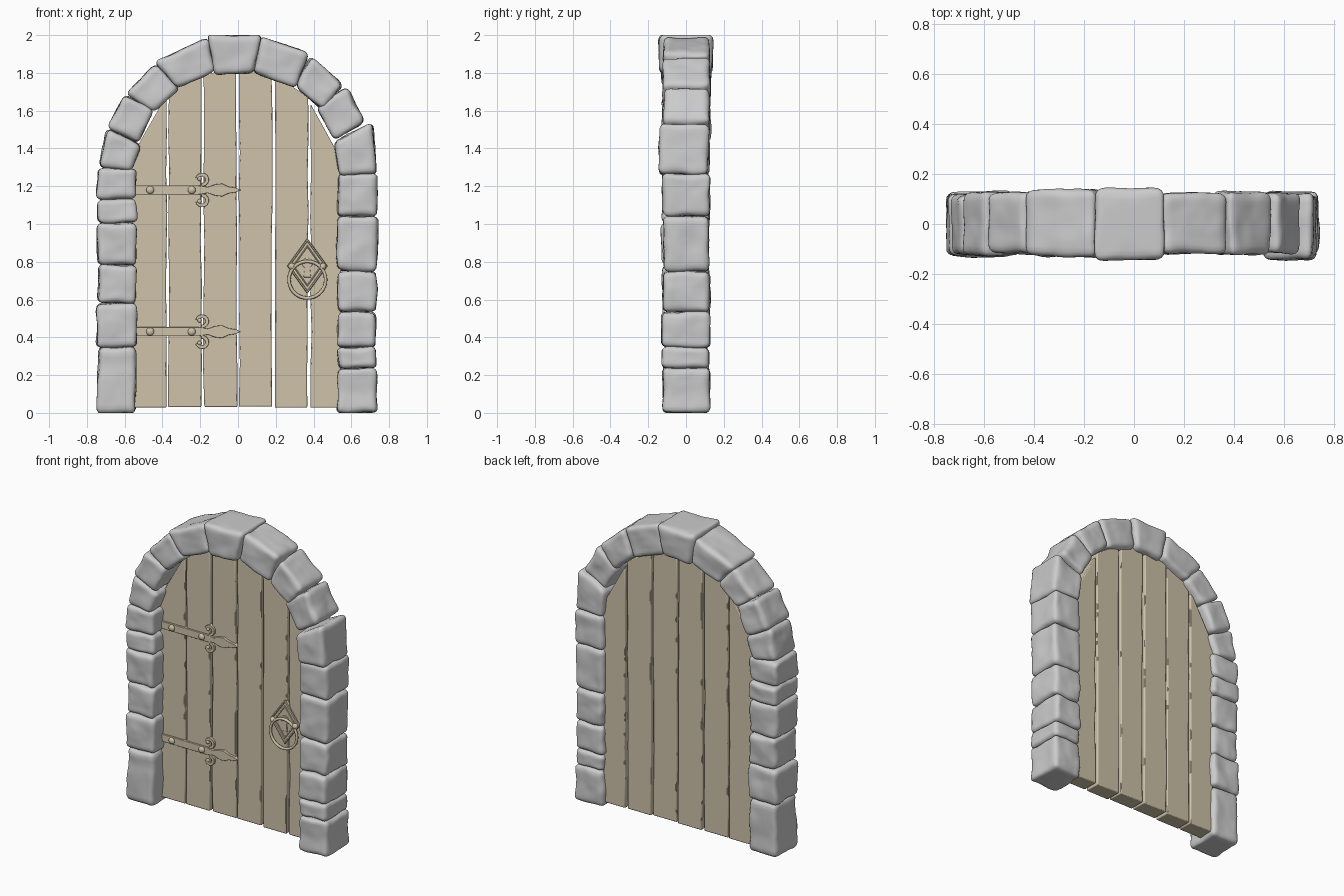
import bpy, bmesh, math, random
from mathutils import Vector, noise

if "Cube" in bpy.data.objects:
    bpy.data.objects.remove(bpy.data.objects["Cube"])

random.seed(4)


def material(name, color):
    m = bpy.data.materials.new(name)
    m.diffuse_color = color
    m.use_nodes = True
    m.node_tree.nodes["Principled BSDF"].inputs["Base Color"].default_value = m.diffuse_color
    return m


WOOD = material("wood", (0.62, 0.54, 0.40, 1))
FRONT, BACK = -0.018, 0.09      # plank faces


def finish(bm, name, mat=None, angle=35):
    bmesh.ops.recalc_face_normals(bm, faces=bm.faces)
    me = bpy.data.meshes.new(name)
    bm.to_mesh(me)
    bm.free()
    me.shade_smooth()
    me.set_sharp_from_angle(angle=math.radians(angle))
    ob = bpy.data.objects.new(name, me)
    bpy.context.collection.objects.link(ob)
    if mat:
        me.materials.append(mat)
    return ob


def stone(name, quad, y0=-0.125, y1=0.122, r=0.03):
    """Rounded, lumpy block. quad: outer start, inner start, inner end, outer end (x, z)."""
    a, b, c, d = [Vector((x, 0, z)) for x, z in quad]
    a, b, c, d = [p + Vector((random.uniform(-.005, .005), 0, random.uniform(-.003, .003)))
                  for p in (a, b, c, d)]
    y0 += random.uniform(-.006, .006)
    y1 += random.uniform(-.006, .006)
    half = Vector((((b - a).length + (c - d).length) / 4, (y1 - y0) / 2,
                   ((d - a).length + (c - b).length) / 4))
    seed = Vector([random.uniform(0, 50) for _ in range(3)])
    bm = bmesh.new()
    bmesh.ops.create_cube(bm, size=2)
    bmesh.ops.subdivide_edges(bm, edges=bm.edges, cuts=13, use_grid_fill=True)
    for v in bm.verts:
        p = Vector([v.co[i] * half[i] for i in range(3)])
        core = Vector([max(-(half[i] - r), min(half[i] - r, p[i])) for i in range(3)])
        if (p - core).length > 1e-6:
            p = core + (p - core).normalized() * r
        u, t, w = [p[i] / half[i] * .5 + .5 for i in range(3)]
        q = (a * (1 - u) + b * u) * (1 - w) + (d * (1 - u) + c * u) * w
        q.y = y0 + (y1 - y0) * t
        q += noise.noise_vector(q * 9 + seed) * 0.009 + noise.noise_vector(q * 22 + seed) * 0.002
        q.z = min(2, max(0, q.z))
        v.co = q
    return finish(bm, name, angle=60)


def prism(name, outline, y0, y1, bevel=0.0, mat=WOOD):
    """Extrude an (x, z) outline from y0 to y1."""
    bm = bmesh.new()
    f = bm.faces.new([bm.verts.new((x, y0, z)) for x, z in outline])
    ext = bmesh.ops.extrude_face_region(bm, geom=[f])
    for v in ext["geom"]:
        if isinstance(v, bmesh.types.BMVert):
            v.co.y = y1
    ob = finish(bm, name, mat)
    if bevel:
        m = ob.modifiers.new("bevel", 'BEVEL')
        m.width, m.segments = bevel, 2
    return ob


def torus(name, loc, R, r, scale=(1, 1, 1), major=48, minor=10):
    bpy.ops.mesh.primitive_torus_add(location=loc, rotation=(math.pi / 2, 0, 0), major_radius=R,
                                     minor_radius=r, major_segments=major, minor_segments=minor)
    ob = bpy.context.object
    ob.name, ob.scale = name, scale
    ob.data.materials.append(WOOD)
    ob.data.shade_smooth()
    ob.data.set_sharp_from_angle(angle=math.radians(40))
    return ob


def ball(name, loc, r, flat=0.7):
    bpy.ops.mesh.primitive_uv_sphere_add(segments=20, ring_count=12, radius=r, location=loc)
    ob = bpy.context.object
    ob.name, ob.scale = name, (1, flat, 1)
    ob.data.materials.append(WOOD)
    ob.data.shade_smooth()


# Jamb stones, stacked by joint heights
for side, xo, xi, joints in (
        ("left", -.743, -.538, (0, .347, .58, .783, 1.005, 1.133, 1.295)),
        ("right", .735, .527, (0, .235, .347, .533, .75, 1.042, 1.265))):
    for i, (z0, z1) in enumerate(zip(joints, joints[1:])):
        z0 += .001 if i else 0
        stone(f"{side}_jamb_stone_{i + 1}", [(xo, z0), (xi, z0), (xi, z1), (xo, z1)],
              r=min(.028, (z1 - z0) * .25))

# Arch stones, left to right
arch = [
    [(-.74, 1.30), (-.56, 1.275), (-.515, 1.42), (-.70, 1.505)],
    [(-.695, 1.51), (-.525, 1.425), (-.45, 1.60), (-.605, 1.69)],
    [(-.60, 1.69), (-.45, 1.59), (-.315, 1.715), (-.435, 1.85)],
    [(-.44, 1.86), (-.32, 1.715), (-.12, 1.81), (-.155, 1.985)],
    [(-.163, 2.003), (-.125, 1.79), (.085, 1.80), (.122, 2.003)],
    [(.118, 1.995), (.085, 1.80), (.305, 1.72), (.375, 1.905)],
    [(.385, 1.895), (.305, 1.725), (.445, 1.605), (.56, 1.735)],
    [(.57, 1.73), (.41, 1.61), (.51, 1.445), (.67, 1.54)],
    [(.71, 1.54), (.51, 1.44), (.53, 1.262), (.735, 1.265)],
]
depth = {3: (-.132, .142), 4: (-.138, .138), 5: (-.122, .13), 8: (-.138, .125)}
for i, quad in enumerate(arch):
    stone(f"arch_stone_{i + 1}", quad, *depth.get(i, (-.122, .124)))

# Door planks: left x, right x, top z at each side
planks = [(-.56, -.378, 1.36, 1.68), (-.368, -.195, 1.70, 1.79), (-.182, -.007, 1.79, 1.825),
          (.006, .18, 1.825, 1.80), (.195, .37, 1.79, 1.67), (.386, .545, 1.635, 1.34)]
for i, (x0, x1, zl, zr) in enumerate(planks):
    zb = .03 + random.uniform(-.004, .004)
    wob = lambda: random.uniform(-.004, .004)
    n = 8
    right = [(x1 + wob(), zb + (zr - zb) * k / n) for k in range(n + 1)]
    left = [(x0 + wob(), zb + (zl - zb) * k / n) for k in range(n, -1, -1)]
    dy = random.uniform(-.004, .004)
    prism(f"plank_{i + 1}", right + left, FRONT + dy, BACK + dy, .006)


# Strap hinges with curled ends and spear tip
def arc(cx, cz, ro, ri, a0, a1, n=18):
    ang = [math.radians(a0 + (a1 - a0) * k / n) for k in range(n + 1)]
    return ([(cx + ro * math.cos(t), cz + ro * math.sin(t)) for t in ang] +
            [(cx + ri * math.cos(t), cz + ri * math.sin(t)) for t in reversed(ang)])


upper = [(-.555, .024), (-.21, .024), (-.16, .016), (-.12, .03), (-.085, .034), (-.05, .018), (-.01, .012)]
tip = [(.015, 0)]
for label, z in (("upper", 1.18), ("lower", .43)):
    shape = upper + tip + [(x, -h) for x, h in reversed(upper)]
    prism(f"{label}_hinge_strap", [(x, z + h) for x, h in shape], -.03, 0, .002)
    for s in (1, -1):
        prism(f"{label}_hinge_curl", arc(-.19, z + s * .055, .036, .017, -100 * s, 165 * s), -.03, 0, .002)
        ball(f"{label}_hinge_curl_end", (-.203, -.027, z + s * .06), .012)
    for x in (-.465, -.245):
        ball(f"{label}_hinge_rivet", (x, -.031, z), .021)

# Diamond lock plate, frames and keyhole
lx, lz = .367, .778
prism("lock_plate", [(lx - .1, lz), (lx, lz + .138), (lx + .1, lz), (lx, lz - .138)], -.03, 0)
torus("lock_frame", (lx, -.03, lz), 1, .07, (.1, .138, .11), 4, 6)
torus("lock_inner_frame", (lx, -.032, lz), 1, .06, (.074, .104, .08), 4, 6)
key = [(lx + .028 * math.cos(math.radians(t)), lz + .015 + .028 * math.sin(math.radians(t)))
       for t in range(-60, 241, 20)]
prism("keyhole", key + [(lx - .02, lz - .06), (lx + .02, lz - .06)], -.036, -.01, .002)

# Ring handle and its side knobs
torus("ring_handle", (lx, -.045, .705), .097, .009)
for s in (-1, 1):
    ball("ring_knob", (lx + s * .082, -.04, .775), .018, 1)
